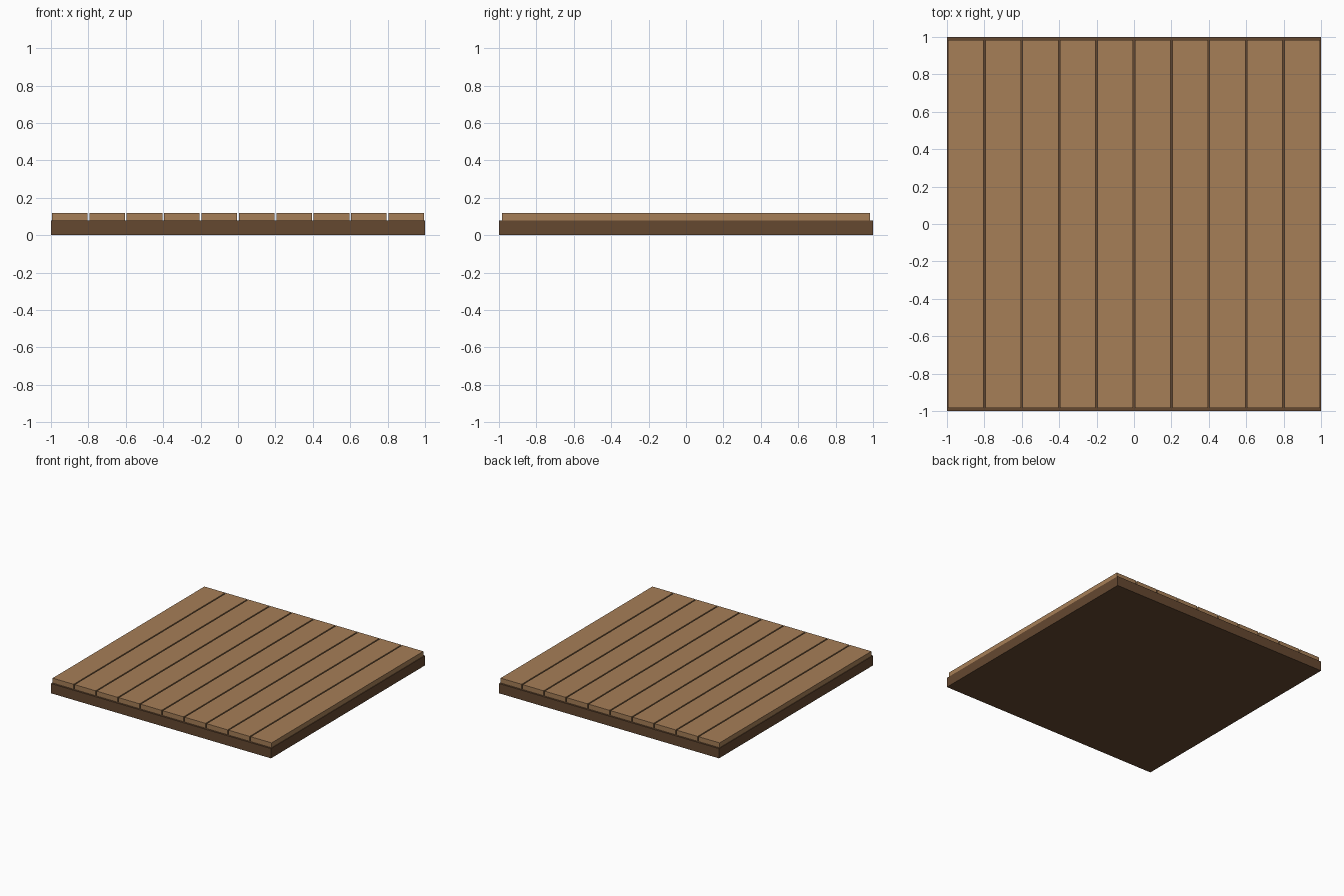
import bpy

if "Cube" in bpy.data.objects:
    bpy.data.objects.remove(bpy.data.objects["Cube"])

def material(name, color):
    m = bpy.data.materials.new(name)
    m.diffuse_color = (*color, 1)
    m.use_nodes = True
    m.node_tree.nodes["Principled BSDF"].inputs["Base Color"].default_value = m.diffuse_color
    return m

def box(name, center, size, mat):
    bpy.ops.mesh.primitive_cube_add(size=1, location=center)
    ob = bpy.context.object
    ob.name = name
    ob.scale = size
    bpy.ops.object.transform_apply(location=False, rotation=False, scale=True)
    ob.data.materials.append(mat)
    return ob

dark_wood = material("dark_wood", (0.13, 0.065, 0.03))
light_wood = material("light_wood", (0.38, 0.21, 0.095))

# Solid base slab
box("floor_base", (0, 0, 0.04), (2, 2, 0.08), dark_wood)

# Row of planks with narrow gaps, set in slightly at front and back
COUNT, PITCH, GAP = 10, 0.2, 0.01
for i in range(COUNT):
    x = (i - (COUNT - 1) / 2) * PITCH
    box(f"plank_{i + 1}", (x, 0, 0.10), (PITCH - GAP, 1.97, 0.04), light_wood)
